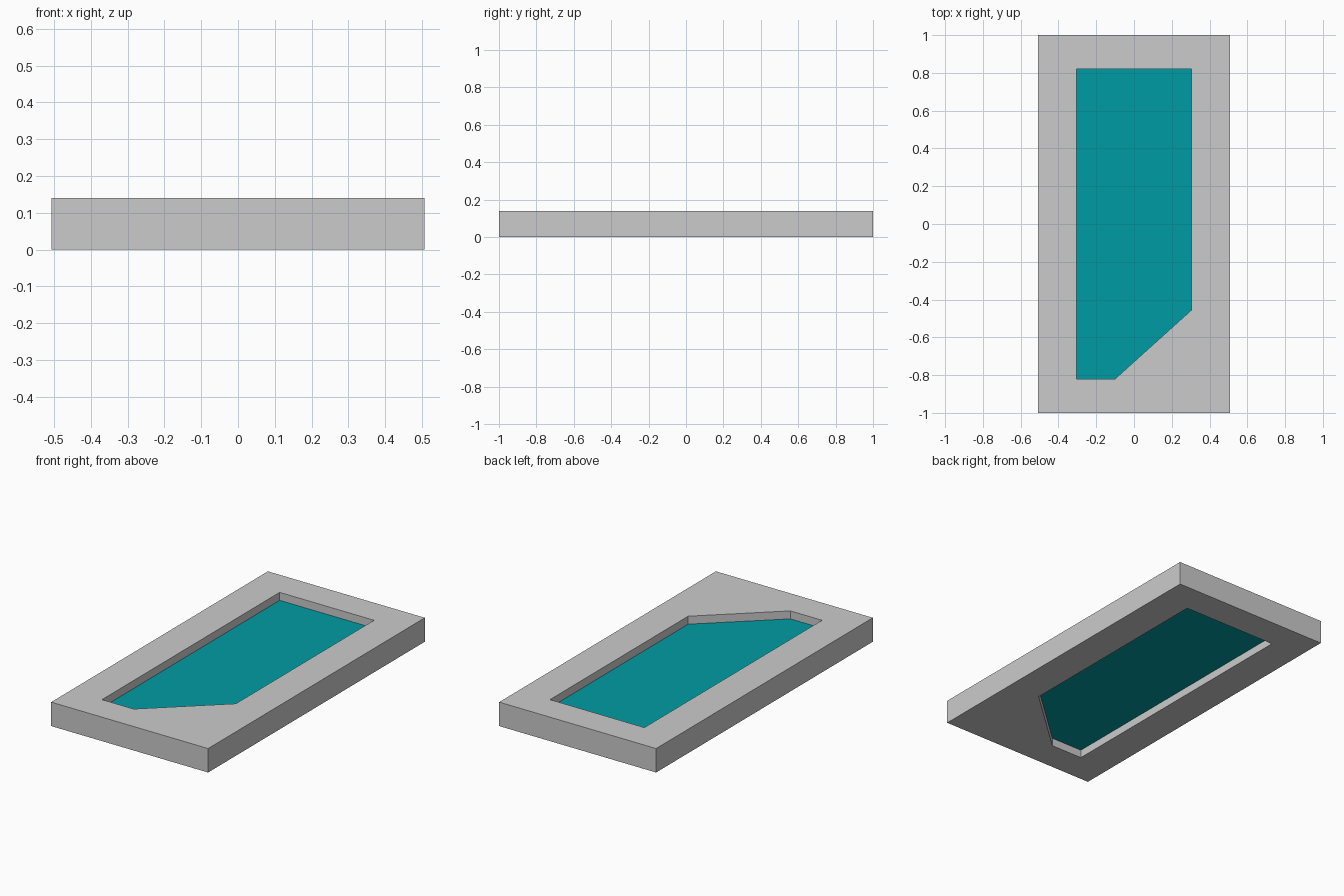
import bpy

if "Cube" in bpy.data.objects:
    bpy.data.objects.remove(bpy.data.objects["Cube"])

HEIGHT = 0.14
OUTER = [(-0.507, -1), (0.507, -1), (0.507, 1), (-0.507, 1)]
OPENING = [(-0.305, -0.82), (-0.10, -0.82), (0.305, -0.455), (0.305, 0.82), (-0.305, 0.82)]


def slab(name, outlines, z0, z1):
    """Extrude closed outlines; an inner outline becomes a hole."""
    curve = bpy.data.curves.new(name, 'CURVE')
    curve.dimensions = '2D'
    curve.fill_mode = 'BOTH'
    curve.extrude = (z1 - z0) / 2
    for points in outlines:
        spline = curve.splines.new('POLY')
        spline.points.add(len(points) - 1)
        for p, (x, y) in zip(spline.points, points):
            p.co = (x, y, 0, 1)
        spline.use_cyclic_u = True
        spline.use_smooth = False
    obj = bpy.data.objects.new(name, curve)
    obj.location.z = (z0 + z1) / 2
    bpy.context.collection.objects.link(obj)
    bpy.ops.object.select_all(action='DESELECT')
    obj.select_set(True)
    bpy.context.view_layer.objects.active = obj
    bpy.ops.object.convert(target='MESH')
    obj = bpy.context.object
    obj.name = name
    bpy.ops.object.shade_flat()
    return obj


# Grey surround with a clipped-corner opening
slab("frame", [OUTER, OPENING], 0, HEIGHT)

# Teal pane set midway through the opening
pane = slab("glass_pane", [OPENING], HEIGHT / 3, HEIGHT * 2 / 3)
teal = bpy.data.materials.new("teal_glass")
teal.diffuse_color = (0.0, 0.33, 0.37, 1)
teal.use_nodes = True
teal.node_tree.nodes["Principled BSDF"].inputs["Base Color"].default_value = teal.diffuse_color
pane.data.materials.append(teal)
